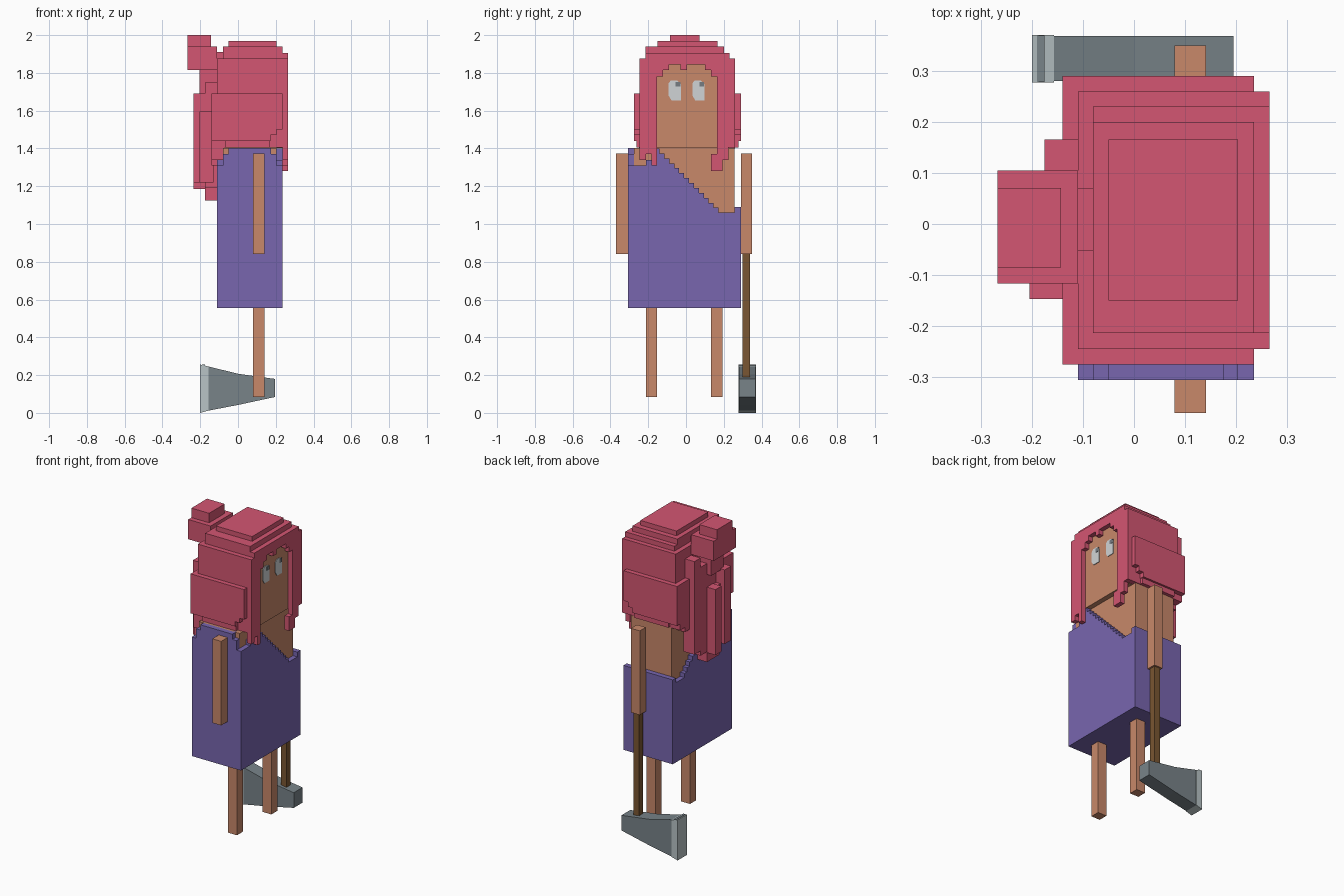
import bpy, bmesh, math


def srgb(r, g, b):
    return tuple(((c / 255 + 0.055) / 1.055) ** 2.4 for c in (r, g, b)) + (1,)


def material(name, rgb):
    m = bpy.data.materials.new(name)
    m.diffuse_color = srgb(*rgb)
    return m


HAIR = material("rose hair", (212, 86, 114))
SKIN = material("tan skin", (200, 136, 106))
CLOTH = material("violet cloth", (120, 102, 175))
WOOD = material("brown wood", (122, 86, 50))
STEEL = material("grey steel", (120, 131, 137))
EDGE = material("bright steel", (184, 196, 198))
WHITE = material("eye white", (208, 212, 214))
PUPIL = material("eye grey", (118, 124, 130))


def finish(name, bm, mat):
    bmesh.ops.recalc_face_normals(bm, faces=bm.faces)
    me = bpy.data.meshes.new(name)
    bm.to_mesh(me)
    bm.free()
    me.materials.append(mat)
    ob = bpy.data.objects.new(name, me)
    bpy.context.collection.objects.link(ob)
    return ob


def boxes(name, mat, *items):
    """Each item: x0, x1, y0, y1, z0, z1."""
    bm = bmesh.new()
    for x0, x1, y0, y1, z0, z1 in items:
        for v in bmesh.ops.create_cube(bm, size=1)["verts"]:
            v.co = (x0 + (v.co.x + .5) * (x1 - x0),
                    y0 + (v.co.y + .5) * (y1 - y0),
                    z0 + (v.co.z + .5) * (z1 - z0))
    return finish(name, bm, mat)


def extrude(name, mat, pts, a0, a1, axis):
    """Prism of a side outline: axis 'x' takes (y, z) points, 'y' takes (x, z)."""
    bm = bmesh.new()
    put = (lambda a, p: (a, p[0], p[1])) if axis == "x" else (lambda a, p: (p[0], a, p[1]))
    lo = [bm.verts.new(put(a0, p)) for p in pts]
    hi = [bm.verts.new(put(a1, p)) for p in pts]
    bm.faces.new(lo)
    bm.faces.new(hi)
    for i in range(len(pts)):
        j = (i + 1) % len(pts)
        bm.faces.new((lo[i], lo[j], hi[j], hi[i]))
    return finish(name, bm, mat)


# Body, head, limbs
boxes("torso", SKIN, (-.08, .204, -.274, .258, .6, 1.403))
boxes("head", SKIN, (-.08, .236, -.212, .228, 1.403, 1.86))
for side, arm, leg in (("right", (-.37, -.306), (-.212, -.153)),
                       ("left", (.29, .35), (.133, .192))):
    boxes(side + "_arm", SKIN, (.079, .141, *arm, .84, 1.373))
    boxes(side + "_leg", SKIN, (.079, .141, *leg, .084, .57))

# Dress: closed skirt, then one-shoulder panels with a stepped neckline
boxes("dress_skirt", CLOTH, (-.11, .235, -.306, .29, .555, 1.06))
line = [(-.306, 1.05), (-.306, 1.31), (-.212, 1.31), (-.212, 1.34),
        (-.18, 1.34), (-.18, 1.40)]
steps = 13
y, z = -.14, 1.40
for i in range(steps):
    line.append((y, z))
    z -= .34 / steps
    line.append((y, z))
    y += .338 / steps
line += [(.258, 1.06), (.258, 1.09), (.29, 1.09), (.29, 1.05)]
extrude("dress_front", CLOTH, line, .204, .235, "x")
extrude("dress_back", CLOTH, line, -.11, -.08, "x")
boxes("dress_shoulder", CLOTH,
      (-.08, .204, -.306, -.274, 1.05, 1.37),
      (-.05, .175, -.306, -.24, 1.36, 1.403))
boxes("dress_side_rim", CLOTH, (-.08, .21, .258, .29, 1.05, 1.09))

# Hair cap in stepped layers
boxes("hair_crown", HAIR,
      (-.08, .265, -.214, .23, 1.87, 1.906),
      (-.08, .235, -.214, .20, 1.90, 1.94),
      (-.05, .204, -.15, .166, 1.93, 1.97),
      (-.11, .24, -.245, .26, 1.845, 1.875))
boxes("hair_sides", HAIR,
      (-.11, .236, -.245, -.205, 1.405, 1.875),
      (-.11, .236, .222, .26, 1.405, 1.875),
      (-.11, -.07, -.245, .26, 1.40, 1.875))

# Thick band around sides and back, rising toward the face
for side, y0, y1 in (("right", -.275, -.24), ("left", .255, .29)):
    boxes(side + "_hair_band", HAIR,
          (-.14, .173, y0, y1, 1.44, 1.69),
          (.17, .204, y0, y1, 1.47, 1.69),
          (.2, .235, y0, y1, 1.50, 1.69))
boxes("back_hair_band", HAIR, (-.14, -.10, -.275, .29, 1.44, 1.69))

# Ragged hair ends at the nape
nape = (1.34, 1.31, 1.37, 1.31, 1.25, 1.31, 1.28, 1.34, 1.37, 1.40)
for i, low in enumerate(nape):
    y0 = -.245 + i * .0505
    boxes("nape_lock", HAIR, (-.14, -.075, y0, y0 + .0505, low, 1.45))
boxes("nape_corners", HAIR,
      (-.11, -.07, -.25, -.21, 1.345, 1.44),
      (-.07, .17, -.262, -.21, 1.405, 1.45),
      (-.07, .17, .225, .277, 1.405, 1.45))

# Fringe and face-framing locks: one outline with a stepped opening
frame = [(-.245, 1.875), (-.245, 1.34), (-.212, 1.34), (-.212, 1.37),
         (-.182, 1.37), (-.182, 1.31), (-.153, 1.31), (-.153, 1.78),
         (-.122, 1.78), (-.122, 1.815), (-.09, 1.815), (-.09, 1.845),
         (-.028, 1.845), (-.028, 1.815), (.005, 1.815), (.005, 1.845),
         (.1, 1.845), (.1, 1.815), (.133, 1.815), (.133, 1.78),
         (.165, 1.78), (.165, 1.37), (.133, 1.37), (.133, 1.28),
         (.193, 1.28), (.193, 1.34), (.226, 1.34), (.226, 1.405),
         (.26, 1.405), (.26, 1.875)]
extrude("face_framing_hair", HAIR, frame, .2345, .265, "x")

# Top knot and hanging tail
boxes("hair_knot", HAIR,
      (-.267, -.11, -.117, .105, 1.815, 1.94),
      (-.267, -.143, -.085, .071, 1.93, 2.0),
      (-.12, -.075, -.052, .071, 1.80, 1.91))
boxes("hair_tail", HAIR,
      (-.205, -.10, -.085, .04, 1.68, 1.82),
      (-.175, -.10, .105, .166, 1.22, 1.81),
      (-.175, -.10, -.117, .105, 1.19, 1.75),
      (-.235, -.13, -.02, .04, 1.185, 1.60),
      (-.235, -.13, -.117, -.052, 1.22, 1.69),
      (-.205, -.13, -.147, -.02, 1.22, 1.595),
      (-.175, -.11, -.085, .04, 1.125, 1.20))

# Eyes: thin plates with a grey corner fleck
for side, y0 in (("right", -.092), ("left", .034)):
    e = [(0, .025), (.015, 0), (.065, 0), (.065, .085), (.045, .105), (.012, .105), (0, .09)]
    extrude(side + "_eye", WHITE, [(y0 + a, 1.655 + b) for a, b in e], .232, .240, "x")
    boxes(side + "_eye_fleck", PUPIL, (.234, .242, y0 + .037, y0 + .062, 1.727, 1.752))

# Axe held in the left hand
boxes("axe_handle", WOOD, (.09, .13, .300, .340, .17, .845))
extrude("axe_head", STEEL,
        [(-.157, .012), (0, .042), (.195, .084), (.195, .18), (0, .207), (-.157, .246)],
        .280, .368, "y")
extrude("axe_edge", EDGE,
        [(-.2, 0), (-.157, .012), (-.157, .246), (-.2, .256)], .277, .37, "y")
boxes("axe_edge_groove", STEEL, (-.19, -.175, .278, .369, .243, .256))
